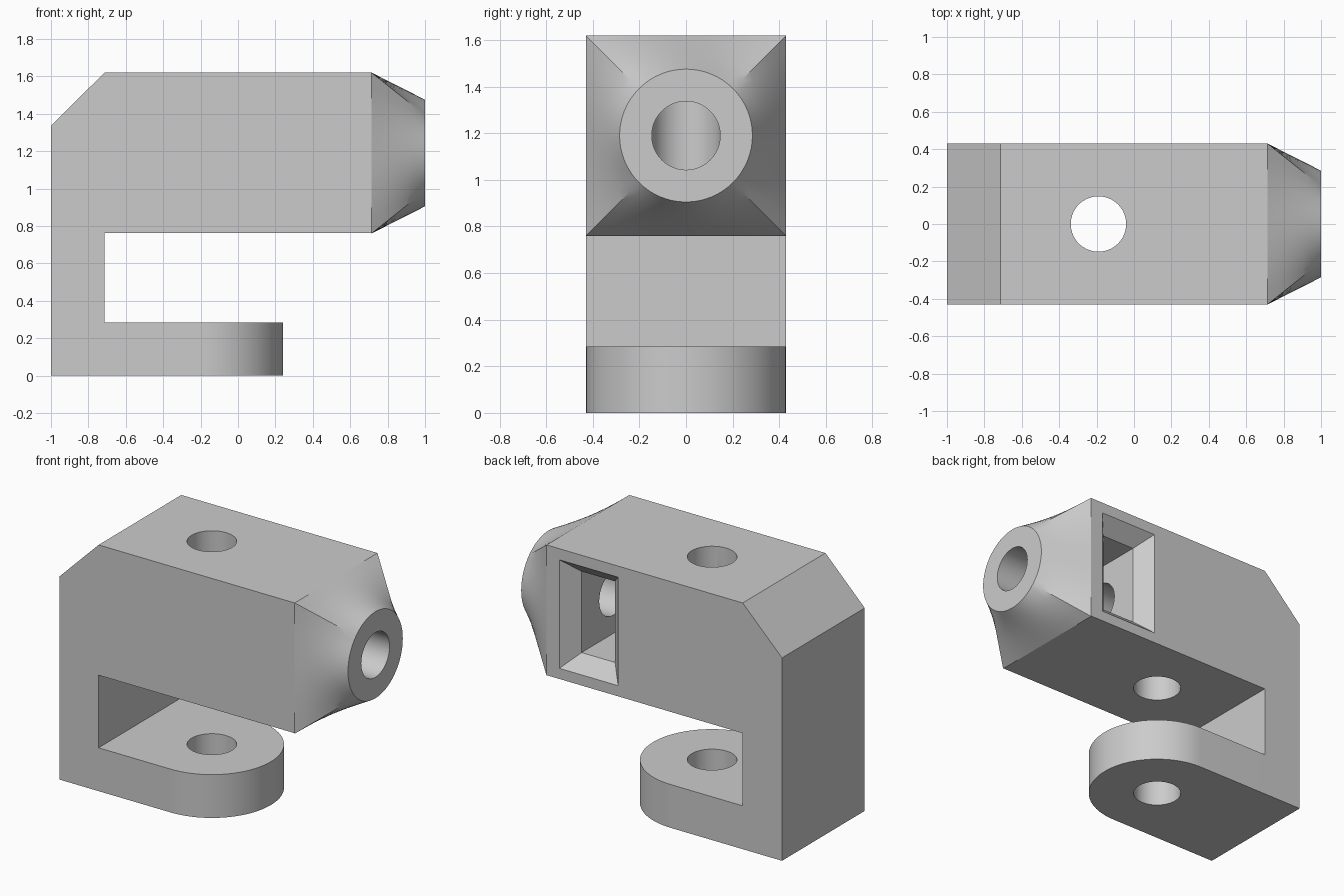
import bpy, bmesh, math
from mathutils import Vector

cube = bpy.data.objects.get("Cube")
if cube:
    bpy.data.objects.remove(cube, do_unlink=True)

HALF = 0.43            # half of the body width
PIN_X, BORE_Z = -0.19, 1.19

grey = bpy.data.materials.new("plain grey")
grey.use_nodes = True
grey.diffuse_color = (0.6, 0.6, 0.6, 1)
grey.node_tree.nodes["Principled BSDF"].inputs["Base Color"].default_value = (0.6, 0.6, 0.6, 1)


def loft(name, rings):
    """Closed solid through rings of equal point count."""
    bm = bmesh.new()
    loops = [[bm.verts.new(p) for p in ring] for ring in rings]
    n = len(loops[0])
    for a, b in zip(loops, loops[1:]):
        for i in range(n):
            j = (i + 1) % n
            bm.faces.new((a[i], a[j], b[j], b[i]))
    bm.faces.new(loops[0])
    bm.faces.new(loops[-1])
    bmesh.ops.recalc_face_normals(bm, faces=bm.faces)
    mesh = bpy.data.meshes.new(name)
    bm.to_mesh(mesh)
    bm.free()
    mesh.materials.append(grey)
    obj = bpy.data.objects.new(name, mesh)
    bpy.context.collection.objects.link(obj)
    return obj


def circle(radius, n=64):
    steps = [2 * math.pi * i / n for i in range(n)]
    return [(radius * math.cos(a), radius * math.sin(a)) for a in steps]


def combine(obj, other, operation):
    mod = obj.modifiers.new(operation.lower(), 'BOOLEAN')
    mod.operation, mod.object, mod.solver = operation, other, 'EXACT'
    bpy.context.view_layer.objects.active = obj
    bpy.ops.object.modifier_apply(modifier=mod.name)


# Main block with chamfered back and upright web
side = [(-1, 0), (-0.714, 0), (-0.714, 0.763), (0.714, 0.763),
        (0.714, 1.62), (-0.714, 1.62), (-1, 1.335)]
body = loft("clevis_body", [[(x, y, z) for x, z in side] for y in (-HALF, HALF)])

# Lower lug with a rounded end
arc = [math.pi * (i / 48 - 0.5) for i in range(49)]
plan = [(-0.85, HALF), (-0.85, -HALF)]
plan += [(PIN_X + HALF * math.cos(a), HALF * math.sin(a)) for a in arc]
lug = loft("lower_lug", [[(x, y, z) for x, y in plan] for z in (0, 0.285)])
combine(body, lug, 'UNION')

# Nose blending from the square block to a round end
rings = []
for k in range(7):
    t = k / 6
    ring = []
    for c, s in circle(1):
        square = Vector((c, s)) * HALF / max(abs(c), abs(s))
        p = square.lerp(Vector((c, s)) * 0.285, t)
        ring.append((0.714 + 0.286 * t, p.x, BORE_Z + p.y))
    rings.append(ring)
nose = loft("tapered_nose", rings)

# Cutters: pin hole, long bore, flared nut pocket
pin = loft("pin_cutter", [[(PIN_X + u, v, z) for u, v in circle(0.148)] for z in (-0.1, 1.8)])
bore = loft("bore_cutter", [[(x, u, BORE_Z + v) for u, v in circle(0.147)] for x in (PIN_X, 1.1)])
flare = []
for y, w, h in ((0.45, 0.232, 0.375), (0.33, 0.122, 0.267), (-0.26, 0.122, 0.267)):
    flare.append([(0.407 + i * w, y, BORE_Z + j * h)
                  for i, j in ((-1, -1), (1, -1), (1, 1), (-1, 1))])
pocket = loft("pocket_cutter", flare)

for cutter in (pin, bore, pocket):
    combine(body, cutter, 'DIFFERENCE')
combine(nose, bore, 'DIFFERENCE')
for helper in (lug, pin, bore, pocket):
    bpy.data.objects.remove(helper, do_unlink=True)

# Smooth curves, keep hard edges
for obj in (body, nose):
    bpy.ops.object.select_all(action='DESELECT')
    obj.select_set(True)
    bpy.context.view_layer.objects.active = obj
    bpy.ops.object.shade_smooth_by_angle(angle=math.radians(30))
